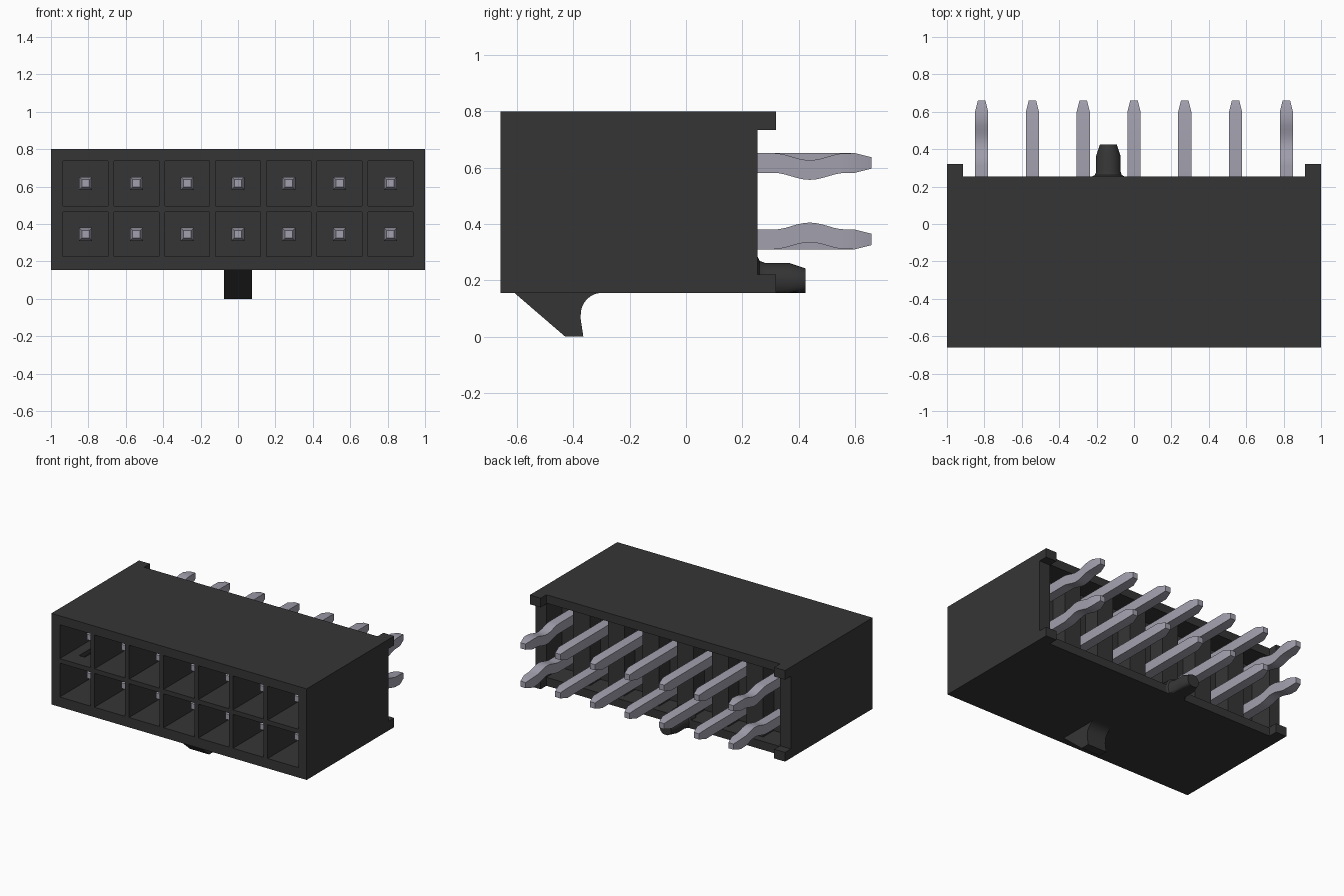
import bpy, bmesh, math
from mathutils import Matrix, Vector

if "Cube" in bpy.data.objects:
    bpy.data.objects.remove(bpy.data.objects["Cube"])


def material(name, rgb):
    m = bpy.data.materials.new(name)
    m.use_nodes = True
    m.diffuse_color = (*rgb, 1)
    m.node_tree.nodes["Principled BSDF"].inputs["Base Color"].default_value = (*rgb, 1)
    return m


BLACK = material("black plastic", (0.036, 0.036, 0.036))
METAL = material("tin metal", (0.36, 0.35, 0.42))

PITCH = 0.2715
COLUMNS = [(i - 3) * PITCH for i in range(7)]
ROWS = [0.345, 0.617]
BOTTOM, TOP, FRONT, BACK = 0.155, 0.80, -0.66, 0.255


def finish(name, bm, mat):
    bmesh.ops.recalc_face_normals(bm, faces=bm.faces)
    mesh = bpy.data.meshes.new(name)
    bm.to_mesh(mesh)
    bm.free()
    mesh.materials.append(mat)
    ob = bpy.data.objects.new(name, mesh)
    bpy.context.collection.objects.link(ob)
    return ob


def add_box(bm, x0, x1, y0, y1, z0, z1):
    mat = Matrix.Translation(((x0 + x1) / 2, (y0 + y1) / 2, (z0 + z1) / 2)) \
        @ Matrix.Diagonal((x1 - x0, y1 - y0, z1 - z0, 1))
    bmesh.ops.create_cube(bm, size=1, matrix=mat)


def loft(bm, rings):
    """Skin a closed tube through rings of equal length."""
    loops = [[bm.verts.new(p) for p in ring] for ring in rings]
    for a, b in zip(loops, loops[1:]):
        for i in range(len(a)):
            j = (i + 1) % len(a)
            bm.faces.new((a[i], a[j], b[j], b[i]))
    bm.faces.new(loops[0])
    bm.faces.new(loops[-1])


# Housing block with its sockets, rear pocket and key slot cut out
bm = bmesh.new()
add_box(bm, -1, 1, FRONT, BACK, BOTTOM, TOP)
housing = finish("housing", bm, BLACK)

bm = bmesh.new()
for x in COLUMNS:
    for z in ROWS:
        add_box(bm, x - 0.12, x + 0.12, FRONT - 0.1, 0.0, z - 0.12, z + 0.12)
add_box(bm, -0.915, 0.915, 0.08, BACK + 0.1, 0.215, 0.74)
add_box(bm, -0.86, -0.815, -0.55, -0.1, 0.44, 0.53)
cutter = finish("housing_cutter", bm, BLACK)
cutter.hide_render = True

cut = housing.modifiers.new("sockets", "BOOLEAN")
cut.operation, cut.solver, cut.object = "DIFFERENCE", "EXACT", cutter
cut.use_self = True
bpy.context.view_layer.objects.active = housing
housing.select_set(True)
bpy.ops.object.modifier_apply(modifier=cut.name)
bpy.data.objects.remove(cutter)

# Ribs between the pin columns in the rear pocket
bm = bmesh.new()
for a, b in zip(COLUMNS, COLUMNS[1:]):
    mid = (a + b) / 2
    add_box(bm, mid - 0.065, mid + 0.065, 0.07, 0.2, 0.21, 0.745)
finish("rear_ribs", bm, BLACK)

# Standoff feet at the four rear corners
bm = bmesh.new()
for s in (-1, 1):
    for z in (BOTTOM, TOP - 0.065):
        add_box(bm, *sorted((s * 0.915, s)), BACK - 0.02, 0.32, z, z + 0.065)
finish("corner_standoffs", bm, BLACK)

# Latch ramp under the housing, with a rounded hook at the back
profile = [(-0.61, BOTTOM + 0.005), (-0.61, BOTTOM), (-0.43, 0), (-0.365, 0), (-0.375, 0.065)]
for i in range(1, 9):
    t = math.radians(180 - 90 * i / 8)
    profile.append((-0.30 + 0.075 * math.cos(t), 0.075 + 0.08 * math.sin(t)))
profile.append((-0.30, BOTTOM + 0.005))
bm = bmesh.new()
loft(bm, [[(x, y, z) for y, z in profile] for x in (-0.075, 0.075)])
finish("latch_ramp", bm, BLACK)

# Locating peg: tapered round post with a flat underside and a flared root
bm = bmesh.new()
rings = []
for y, r in [(0.2, 0.085), (0.255, 0.085), (0.262, 0.072), (0.28, 0.065), (0.365, 0.065), (0.425, 0.045)]:
    ring = []
    for i in range(32):
        t = 2 * math.pi * i / 32
        ring.append((-0.137 + r * math.cos(t), y, max(BOTTOM, 0.197 + r * math.sin(t))))
    rings.append(ring)
loft(bm, rings)
peg = finish("locating_peg", bm, BLACK)


# Square pins with pointed ends; the outer columns have a bent tail
def pin(name, x, z, bend):
    stations = [(-0.50, 0.02, 0), (-0.46, 0.035, 0), (0.31, 0.035, 0)]
    if bend:
        for i in range(1, 12):
            u = i / 12
            stations.append((0.31 + 0.26 * u, 0.035, bend * (1 - math.cos(2 * math.pi * u)) / 2))
    stations += [(0.60, 0.035, 0), (0.66, 0.02, 0)]
    bm = bmesh.new()
    loft(bm, [[(x + sx * h, y, z + dz + sz * h) for sx, sz in ((-1, -1), (1, -1), (1, 1), (-1, 1))]
              for y, h, dz in stations])
    return finish(name, bm, METAL)


smooth = [peg]
for r, z in enumerate(ROWS):
    for c, x in enumerate(COLUMNS):
        bend = (0.025 if r == 0 else -0.025) if c in (0, 6) else 0
        smooth.append(pin(f"{('lower', 'upper')[r]}_pin_{c + 1}", x, z, bend))

bpy.ops.object.select_all(action="DESELECT")
for ob in smooth:
    ob.select_set(True)
bpy.context.view_layer.objects.active = peg
bpy.ops.object.shade_smooth_by_angle(angle=math.radians(25))
